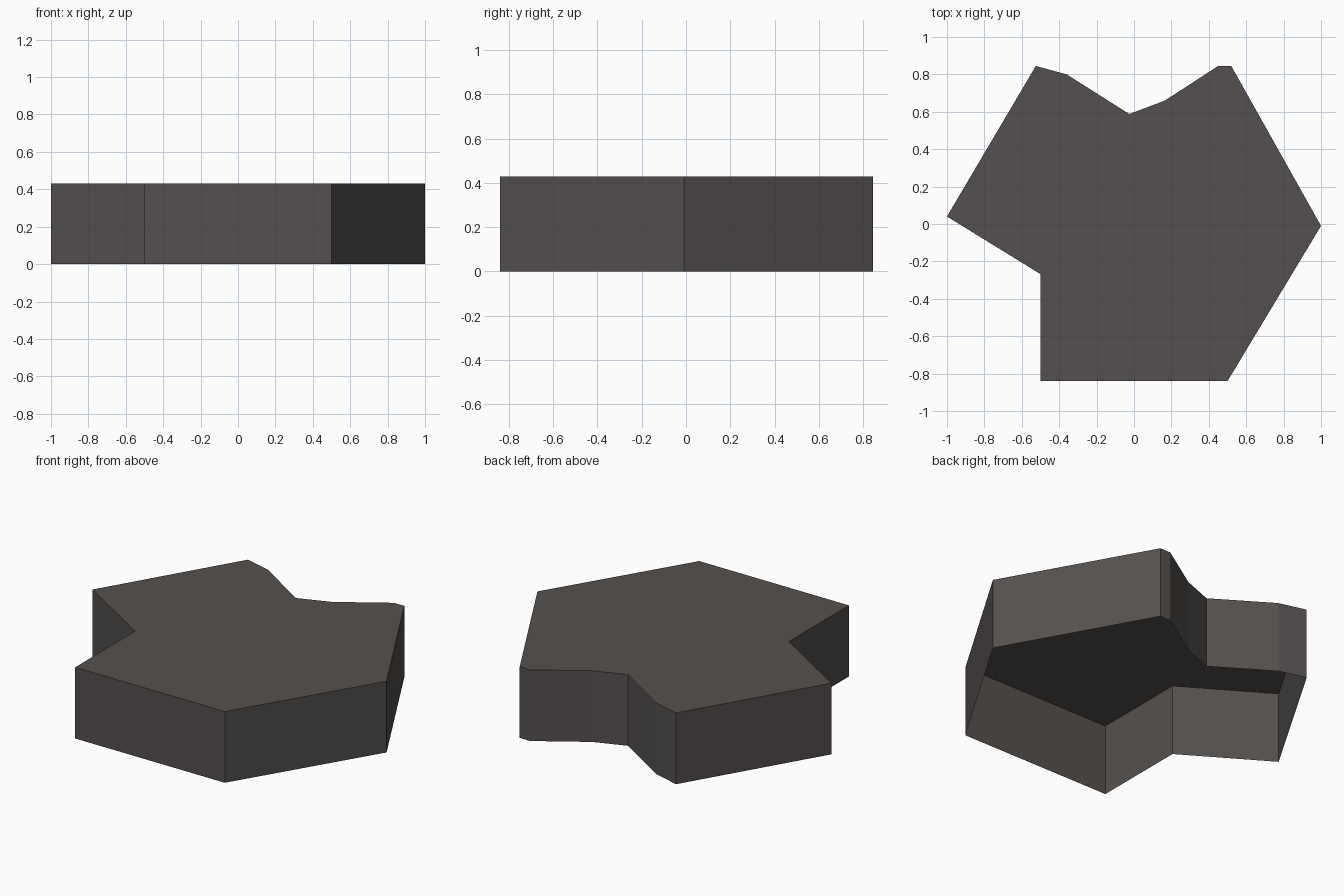
import bpy, bmesh

if "Cube" in bpy.data.objects:
    bpy.data.objects.remove(bpy.data.objects["Cube"])

HEIGHT = 0.43

# Outline of the notched hexagonal tile, counter-clockwise seen from above
OUTLINE = [(1.0, -0.01), (0.52, 0.845), (0.45, 0.845), (0.165, 0.66),
           (-0.025, 0.588), (-0.36, 0.80), (-0.525, 0.845), (-1.0, 0.04),
           (-0.50, -0.268), (-0.50, -0.84), (0.50, -0.84)]

stone = bpy.data.materials.new("dark_stone")
stone.diffuse_color = (0.090, 0.081, 0.077, 1)
stone.use_nodes = True
stone.node_tree.nodes["Principled BSDF"].inputs["Base Color"].default_value = stone.diffuse_color

# Tile shell: top face and side walls, open underneath
bm = bmesh.new()
top = [bm.verts.new((x, y, HEIGHT)) for x, y in OUTLINE]
base = [bm.verts.new((x, y, 0)) for x, y in OUTLINE]
bm.faces.new(top)
for i in range(len(top)):
    j = (i + 1) % len(top)
    bm.faces.new((base[i], base[j], top[j], top[i]))

mesh = bpy.data.meshes.new("hex_tile")
bm.to_mesh(mesh)
bm.free()
mesh.materials.append(stone)
bpy.context.collection.objects.link(bpy.data.objects.new("hex_tile", mesh))
